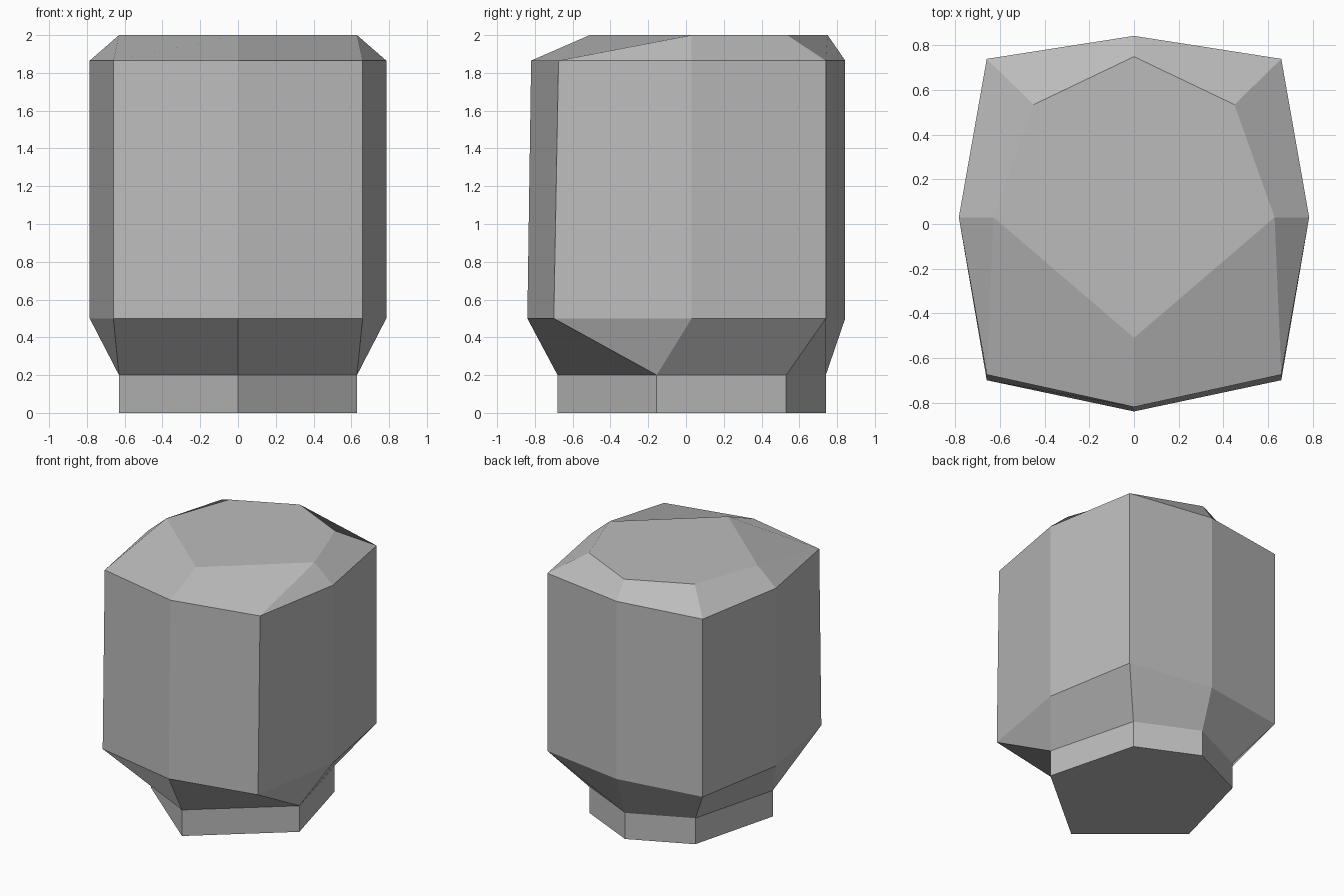
import bpy
import bmesh

cube = bpy.data.objects.get("Cube")
if cube:
    bpy.data.objects.remove(cube, do_unlink=True)

# One plain grey stone colour
grey = bpy.data.materials.new("plain_grey")
grey.use_nodes = True
colour = (0.5, 0.5, 0.5, 1.0)
grey.diffuse_color = colour
bsdf = grey.node_tree.nodes["Principled BSDF"]
bsdf.inputs["Base Color"].default_value = colour
bsdf.inputs["Roughness"].default_value = 0.8


def ring(bm, half, z):
    """Symmetric ring from a half outline running front to back on +x."""
    outline = half + [(-x, y) for x, y in half[-2:0:-1]]
    return [bm.verts.new((x, y, z)) for x, y in outline]


def bridge(bm, low, high):
    """Quads between two rings with the same number of corners."""
    n = len(low)
    for i in range(n):
        j = (i + 1) % n
        bm.faces.new((low[i], low[j], high[j], high[i]))


def chamfer(bm, six, eight):
    """Bridge a six-corner ring to an eight-corner ring.
    Each front shoulder of the eight shares the six's side corner."""
    match = [0, 1, 1, 2, 3, 4, 5, 5]
    for i in range(8):
        j = (i + 1) % 8
        a, b = six[match[i]], six[match[j]]
        corners = [eight[i], eight[j], b]
        if a is not b:
            corners.append(a)
        bm.faces.new(corners)


# Half outlines, front point to back point
foot = [(0, -0.68), (0.63, -0.155), (0.45, 0.53), (0, 0.74)]
body_low = [(0, -0.84), (0.66, -0.70), (0.785, 0.03), (0.66, 0.74), (0, 0.843)]
body_high = [(0, -0.82), (0.66, -0.675), (0.785, 0.03), (0.66, 0.74), (0, 0.843)]
crown = [(0, -0.51), (0.63, 0.03), (0.45, 0.535), (0, 0.75)]

bm = bmesh.new()
foot_bottom = ring(bm, foot, 0.0)
foot_top = ring(bm, foot, 0.2)
low = ring(bm, body_low, 0.5)
high = ring(bm, body_high, 1.865)
top = ring(bm, crown, 2.0)

# Foot, lower taper, walls, upper chamfer and caps
bm.faces.new(foot_bottom)
bridge(bm, foot_bottom, foot_top)
chamfer(bm, foot_top, low)
bridge(bm, low, high)
chamfer(bm, top, high)
bm.faces.new(top)
bmesh.ops.recalc_face_normals(bm, faces=bm.faces)

mesh = bpy.data.meshes.new("faceted_block")
bm.to_mesh(mesh)
bm.free()
mesh.materials.append(grey)
block = bpy.data.objects.new("faceted_block", mesh)
bpy.context.collection.objects.link(block)
